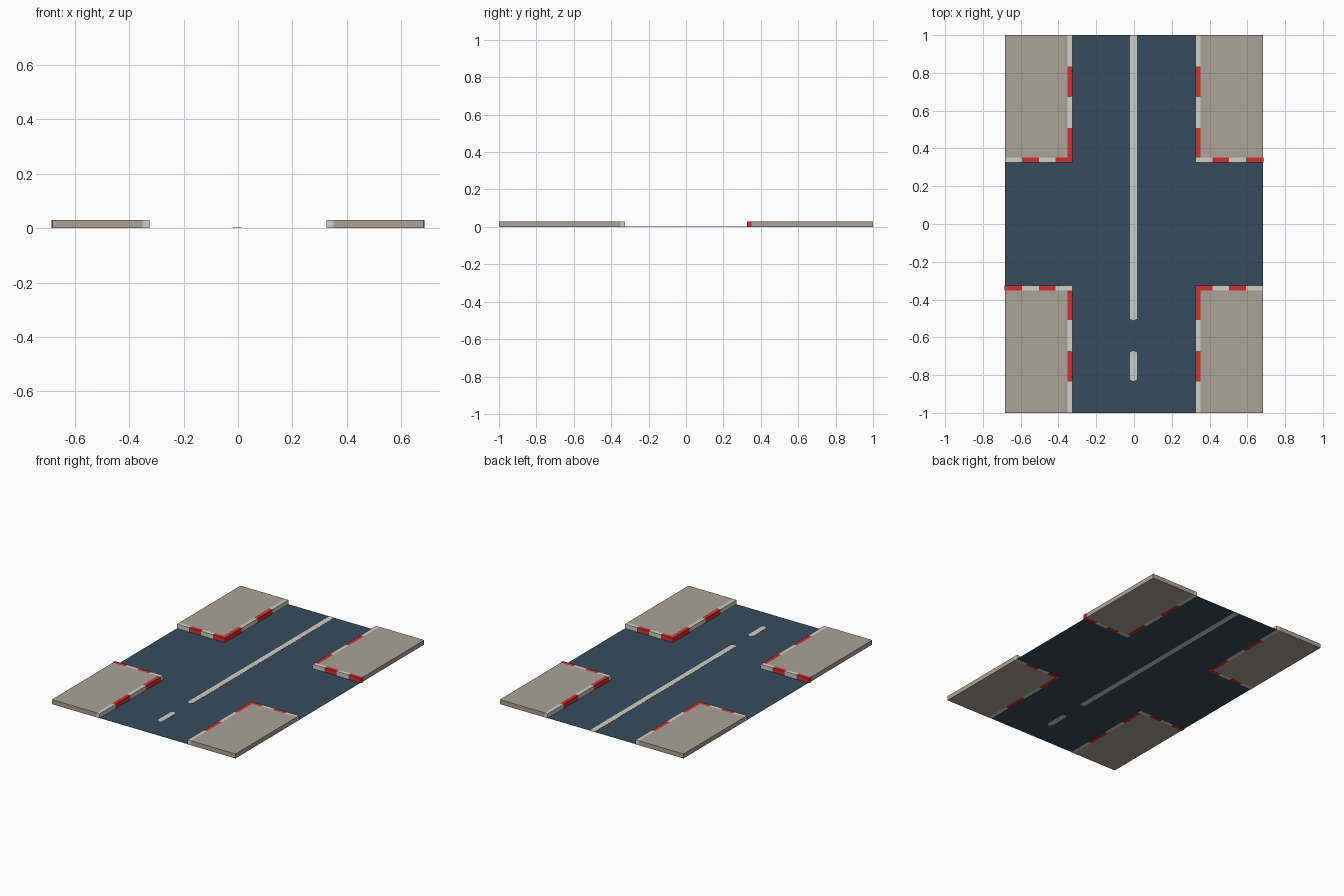
import bpy

if "Cube" in bpy.data.objects:
    bpy.data.objects.remove(bpy.data.objects["Cube"])

def material(name, rgb):
    m = bpy.data.materials.new(name)
    m.diffuse_color = (*rgb, 1)
    m.use_nodes = True
    m.node_tree.nodes["Principled BSDF"].inputs["Base Color"].default_value = m.diffuse_color
    return m

ASPHALT = material("asphalt blue grey", (0.038, 0.071, 0.104))
PAVING = material("paving grey", (0.40, 0.365, 0.32))
WHITE = material("paint white", (0.62, 0.62, 0.57))
RED = material("paint red", (0.65, 0.03, 0.03))
HEIGHT = 0.03

def add_mesh(name, verts, faces, mat):
    me = bpy.data.meshes.new(name)
    me.from_pydata(verts, [], faces)
    me.materials.append(mat)
    ob = bpy.data.objects.new(name, me)
    bpy.context.collection.objects.link(ob)
    return ob

def prism(name, outline, z0, z1, mat):
    """Closed prism over a counter-clockwise outline."""
    n = len(outline)
    verts = [(x, y, z) for z in (z0, z1) for x, y in outline]
    faces = [tuple(reversed(range(n))), tuple(range(n, 2 * n))]
    faces += [(i, (i + 1) % n, n + (i + 1) % n, n + i) for i in range(n)]
    return add_mesh(name, verts, faces, mat)

def box(name, xa, xb, ya, yb, mat):
    x0, x1 = sorted((xa, xb))
    y0, y1 = sorted((ya, yb))
    return prism(name, [(x0, y0), (x1, y0), (x1, y1), (x0, y1)], 0, HEIGHT, mat)

# Cross-shaped road sheet
W, L, C = 0.682, 1.0, 0.326
cross = [(-C, -L), (C, -L), (C, -C), (W, -C), (W, C), (C, C),
         (C, L), (-C, L), (-C, C), (-W, C), (-W, -C), (-C, -C)]
road = [(x, y, 0.001) for x, y in cross]
add_mesh("road", road, [(0, 1, 2, 11), (11, 2, 5, 8), (2, 3, 4, 5),
                        (10, 11, 8, 9), (8, 5, 6, 7)], ASPHALT)

# Centre line pieces, with slightly pointed ends
def line(name, y0, y1, tip0, tip1):
    xa, xb, xm = -0.021, 0.015, -0.003
    prism(name, [(xa, y0 + tip0), (xm, y0), (xb, y0 + tip0),
                 (xb, y1 - tip1), (xm, y1), (xa, y1 - tip1)], 0, 0.002, WHITE)

line("long_centre_line", -0.51, 1.0, 0.008, 0)
line("short_centre_dash", -0.832, -0.672, 0.008, 0.008)

# Four pavement corners, each edged by striped kerbs
KERB = 0.025
AX = (0.326, 0.415, 0.503, 0.592, 0.682)      # stripe breaks across
AY = (0.326 + KERB, 0.508, 0.673, 0.833, 1.0)  # stripe breaks along
for sx, sy, label, corner_red in ((-1, 1, "back_left", True), (1, 1, "back_right", False),
                                  (-1, -1, "front_left", False), (1, -1, "front_right", True)):
    box(label + "_pavement", sx * (C + KERB), sx * W, sy * (C + KERB), sy * L, PAVING)
    for i in range(4):
        across = RED if (i % 2 == 0) == corner_red else WHITE
        end = 0.686 if i == 3 and across is RED else AX[i + 1]
        box(f"{label}_cross_kerb_{i}", sx * AX[i], sx * end, sy * C, sy * (C + KERB), across)
        along = RED if i % 2 == 0 else WHITE
        box(f"{label}_long_kerb_{i}", sx * C, sx * (C + KERB), sy * AY[i], sy * AY[i + 1], along)
